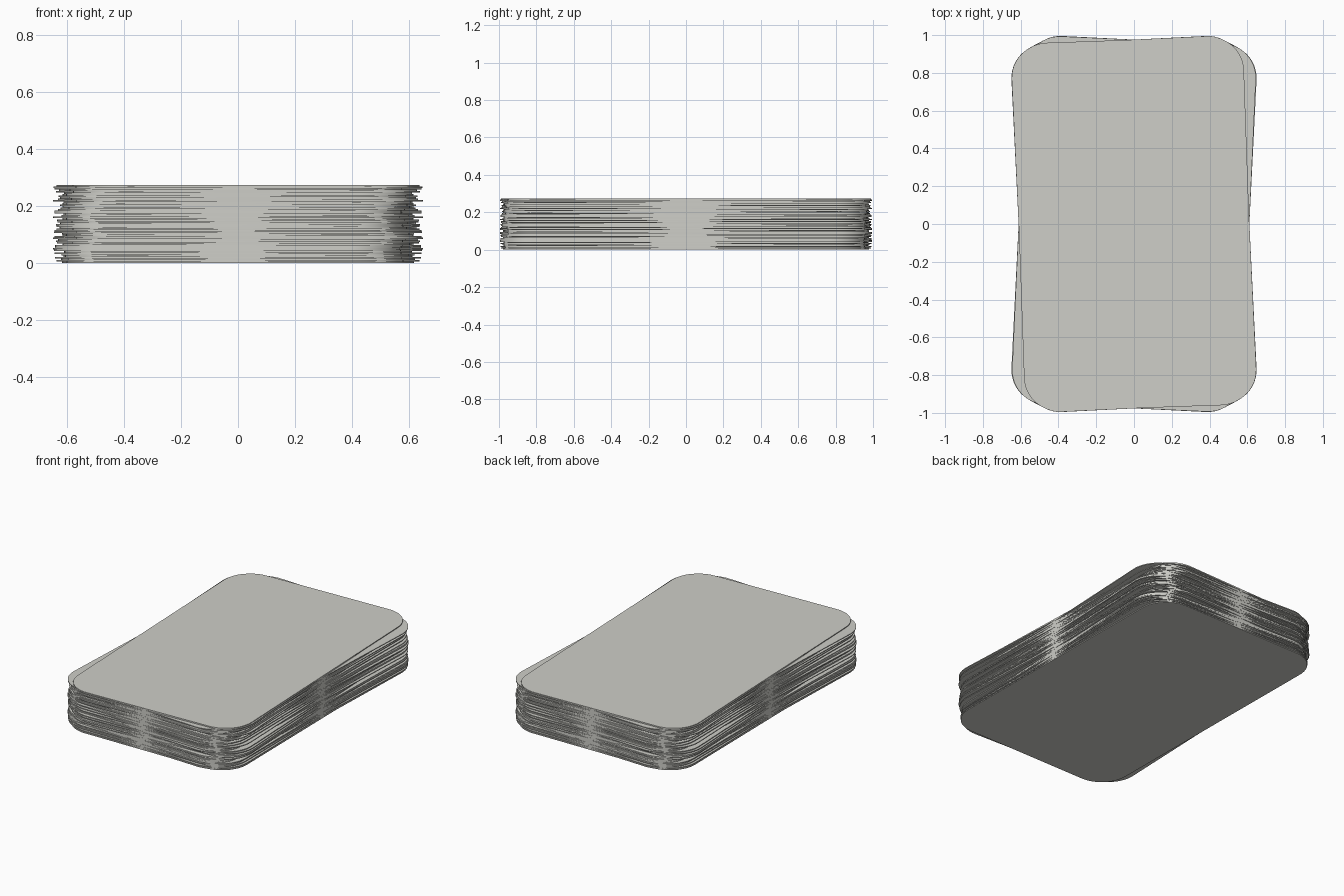
import bpy, bmesh, math, random

cube = bpy.data.objects.get("Cube")
if cube:
    bpy.data.objects.remove(cube, do_unlink=True)

COUNT = 52
HEIGHT = 0.275
HALF_X, HALF_Y, RADIUS = 0.61, 0.975, 0.18
CORNER_STEPS = 12
MAX_TWIST = 0.05
random.seed(7)

mat = bpy.data.materials.new("warm_grey_card")
mat.use_nodes = True
colour = (0.62, 0.62, 0.58, 1)
mat.diffuse_color = colour
mat.node_tree.nodes["Principled BSDF"].inputs["Base Color"].default_value = colour


def rounded_outline():
    """Rounded rectangle, one quarter arc per corner."""
    points = []
    for i, (sx, sy) in enumerate([(1, 1), (-1, 1), (-1, -1), (1, -1)]):
        for k in range(CORNER_STEPS + 1):
            a = math.pi / 2 * (i + k / CORNER_STEPS)
            points.append((sx * (HALF_X - RADIUS) + RADIUS * math.cos(a),
                           sy * (HALF_Y - RADIUS) + RADIUS * math.sin(a)))
    return points


def card_mesh(thickness):
    bm = bmesh.new()
    face = bm.faces.new([bm.verts.new((x, y, 0)) for x, y in rounded_outline()])
    result = bmesh.ops.extrude_face_region(bm, geom=[face], use_keep_orig=True)
    for v in result["geom"]:
        if isinstance(v, bmesh.types.BMVert):
            v.co.z = thickness
    bmesh.ops.recalc_face_normals(bm, faces=bm.faces[:])
    mesh = bpy.data.meshes.new("card")
    bm.to_mesh(mesh)
    bm.free()
    mesh.materials.append(mat)
    return mesh


# Stack of cards, each turned slightly about the centre
thickness = HEIGHT / COUNT
mesh = card_mesh(thickness)
fixed = {0: 0.01, 9: -MAX_TWIST, 16: MAX_TWIST, 30: -MAX_TWIST,
         41: MAX_TWIST, 49: -0.045, COUNT - 1: 0.035}
for i in range(COUNT):
    card = bpy.data.objects.new(f"card_{i + 1:02d}", mesh)
    bpy.context.collection.objects.link(card)
    card.location.z = i * thickness
    card.rotation_euler.z = fixed.get(i, random.uniform(-MAX_TWIST, MAX_TWIST))

# Smooth the rounded corners, keep the rims sharp
bpy.ops.object.select_all(action="DESELECT")
first = bpy.data.objects["card_01"]
first.select_set(True)
bpy.context.view_layer.objects.active = first
bpy.ops.object.shade_smooth_by_angle(angle=math.radians(30))
